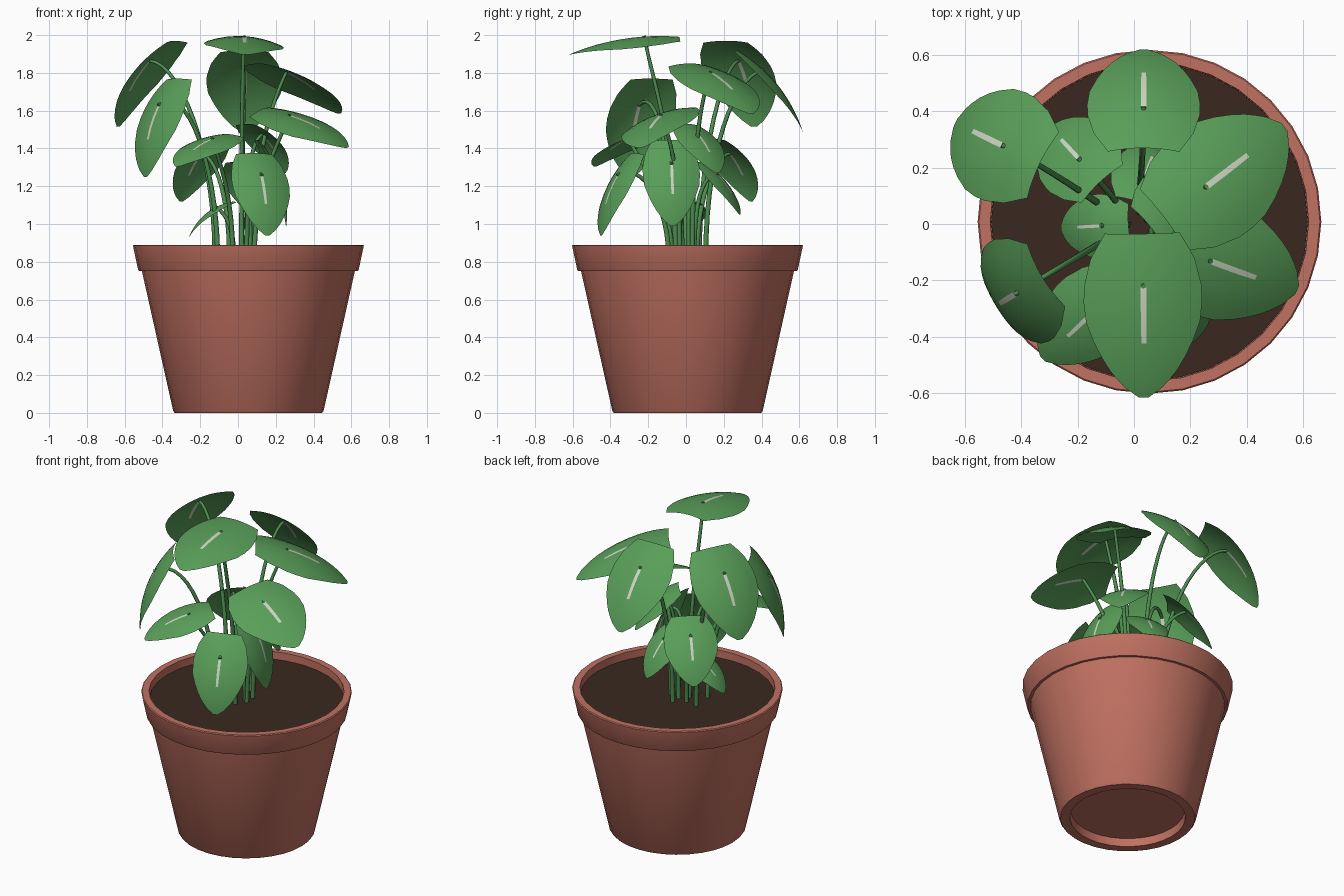
import bpy, bmesh, math
from mathutils import Vector

if "Cube" in bpy.data.objects:
    bpy.data.objects.remove(bpy.data.objects["Cube"])


def material(name, rgb):
    m = bpy.data.materials.new(name)
    m.diffuse_color = (*rgb, 1)
    m.use_nodes = True
    m.node_tree.nodes["Principled BSDF"].inputs["Base Color"].default_value = m.diffuse_color
    return m


TERRACOTTA = material("terracotta", (0.53, 0.165, 0.12))
SOIL = material("dark soil", (0.042, 0.022, 0.014))
LEAF = material("leaf green", (0.10, 0.345, 0.10))
STEM = material("stem green", (0.075, 0.27, 0.08))
VEIN = material("pale vein", (0.62, 0.68, 0.54))
POT = Vector((0.055, 0.008, 0))


def finish(bm, name, mats, angle=35):
    mesh = bpy.data.meshes.new(name)
    bm.to_mesh(mesh)
    bm.free()
    ob = bpy.data.objects.new(name, mesh)
    bpy.context.collection.objects.link(ob)
    for m in mats:
        mesh.materials.append(m)
    bpy.ops.object.select_all(action='DESELECT')
    ob.select_set(True)
    bpy.context.view_layer.objects.active = ob
    bpy.ops.object.shade_smooth_by_angle(angle=math.radians(angle))
    return ob


def lathe(name, profile, mat, steps=32):
    """Spin a (radius, z) profile around the pot axis."""
    bm = bmesh.new()
    verts = [bm.verts.new(POT + Vector((r, 0, z))) for r, z in profile]
    edges = [bm.edges.new(p) for p in zip(verts, verts[1:])]
    bmesh.ops.spin(bm, geom=verts + edges, cent=POT, axis=(0, 0, 1),
                   angle=math.tau, steps=steps, use_duplicate=False)
    bmesh.ops.remove_doubles(bm, verts=bm.verts, dist=0.0005)
    bmesh.ops.recalc_face_normals(bm, faces=bm.faces)
    return finish(bm, name, [mat])


# Pot with recessed foot, overhanging rim and inner wall down to the soil
lathe("pot", [(0, 0.05), (0.33, 0.05), (0.335, 0), (0.390, 0), (0.398, 0.01),
              (0.564, 0.752), (0.58, 0.752), (0.584, 0.758), (0.611, 0.885),
              (0.606, 0.89), (0.566, 0.89), (0.564, 0.80), (0, 0.80)], TERRACOTTA)

# Soil disc
lathe("soil", [(0, 0.845), (0.563, 0.843), (0.56, 0.805), (0, 0.805)], SOIL)

# Leaf outline: position along the length -> share of the half width
OUTLINE = [(0, .62), (.15, .86), (.36, 1), (.55, .94), (.71, .76),
           (.83, .56), (.93, .34), (1, .08)]
ROWS = [0, .05, .1, .16, .24, .32, .42, .54, .66, .75, .83, .89, .94, 1]
COLS = [-1, -.75, -.5, -.25, -.05, .05, .25, .5, .75, 1]
ATTACH = 0.31


def half_width(u):
    for (u0, w0), (u1, w1) in zip(OUTLINE, OUTLINE[1:]):
        if u <= u1:
            return w0 + (w1 - w0) * (u - u0) / (u1 - u0)
    return OUTLINE[-1][1]


def leaf_with_stem(i, base, tip, width, bulge, side=None):
    base, tip = Vector(base), Vector(tip)
    length = (tip - base).length
    d = (tip - base) / length
    s = Vector(side) if side else d.cross(Vector((0, 0, 1)))
    s = (s - d * s.dot(d)).normalized()
    n = d.cross(s)
    if n.z < 0:
        s, n = -s, -n
    k = length / 0.58

    def point(u, v):
        w = half_width(u) * v
        lift = bulge * 4 * u * (1 - u) - 0.045 * w * w
        return base + d * (u * length) + s * (w * width / 2) + n * (lift * k)

    # Leaf blade, the middle of the centre column is the pale vein
    bm = bmesh.new()
    grid = [[bm.verts.new(point(u, v)) for v in COLS] for u in ROWS]
    for r in range(len(ROWS) - 1):
        for c in range(len(COLS) - 1):
            f = bm.faces.new((grid[r][c], grid[r + 1][c],
                              grid[r + 1][c + 1], grid[r][c + 1]))
            if COLS[c] == -.05 and .32 <= ROWS[r] < .66:
                f.material_index = 1
    finish(bm, f"leaf_{i}", [LEAF, VEIN], 60)

    # Stem: rises from the soil and bends into the underside of the blade
    end = point(ATTACH, 0) + n * 0.004
    p0 = Vector((0.01 + 0.28 * end.x, 0.25 * end.y, 0.82))
    p1 = Vector((p0.x, p0.y, p0.z + 0.55 * (end.z - p0.z)))
    p2 = end - n * 0.22 * k + Vector((0, 0, 0.32 * (1 - n.z) * k))
    curve = bpy.data.curves.new(f"stem_{i}", 'CURVE')
    curve.dimensions = '3D'
    curve.bevel_depth = 0.0135
    curve.bevel_resolution = 2
    curve.use_fill_caps = True
    curve.resolution_u = 14
    sp = curve.splines.new('BEZIER')
    sp.bezier_points.add(1)
    a, b = sp.bezier_points
    for bp in (a, b):
        bp.handle_left_type = bp.handle_right_type = 'FREE'
    a.co, a.handle_left, a.handle_right = p0, p0 - Vector((0, 0, .1)), p1
    b.co, b.handle_left, b.handle_right = end, p2, end + n * 0.05
    b.radius = 0.65
    curve.materials.append(STEM)
    ob = bpy.data.objects.new(f"stem_{i}", curve)
    bpy.context.collection.objects.link(ob)
    bpy.ops.object.select_all(action='DESELECT')
    ob.select_set(True)
    bpy.context.view_layer.objects.active = ob
    bpy.ops.object.convert(target='MESH')


# Leaves: base middle, tip, width, bulge, optional sideways direction (roll)
LEAVES = [
    # large upper leaves
    ((.03, -.035, 1.99), (.035, -.617, 1.897), .43, .036, (.43, 0, -.025)),
    ((.11, .02, 1.85), (.535, .345, 1.585), .44, .045, None),
    ((.12, -.07, 1.605), (.58, -.235, 1.405), .43, .045, (-.1, -.40, -.11)),
    ((.034, .27, 1.92), (.035, .62, 1.485), .41, .055, None),
    ((-.335, .215, 1.97), (-.635, .36, 1.515), .42, .065, None),
    ((-.325, -.19, 1.77), (-.49, -.29, 1.25), .42, .065, None),
    # small lower leaves
    ((-.12, .15, 1.45), (-.30, .345, 1.12), .32, .06, None),
    ((.01, .08, 1.33), (.08, .285, 1.05), .25, .06, None),
    ((-.04, -.21, 1.475), (-.325, -.48, 1.305), .32, .05, (.68, -.73, -.1)),
    ((-.02, .0, 1.12), (-.26, -.015, .93), .23, .08, None),
    ((.05, 0, 1.53), (.245, .165, 1.27), .28, .06, None),
    ((.09, -.27, 1.375), (.155, -.45, .94), .33, .06, (.92, .38, 0)),
    ((.11, -.085, 1.445), (.255, -.07, .99), .31, .06, None),
]
for i, spec in enumerate(LEAVES, 1):
    leaf_with_stem(i, *spec)
